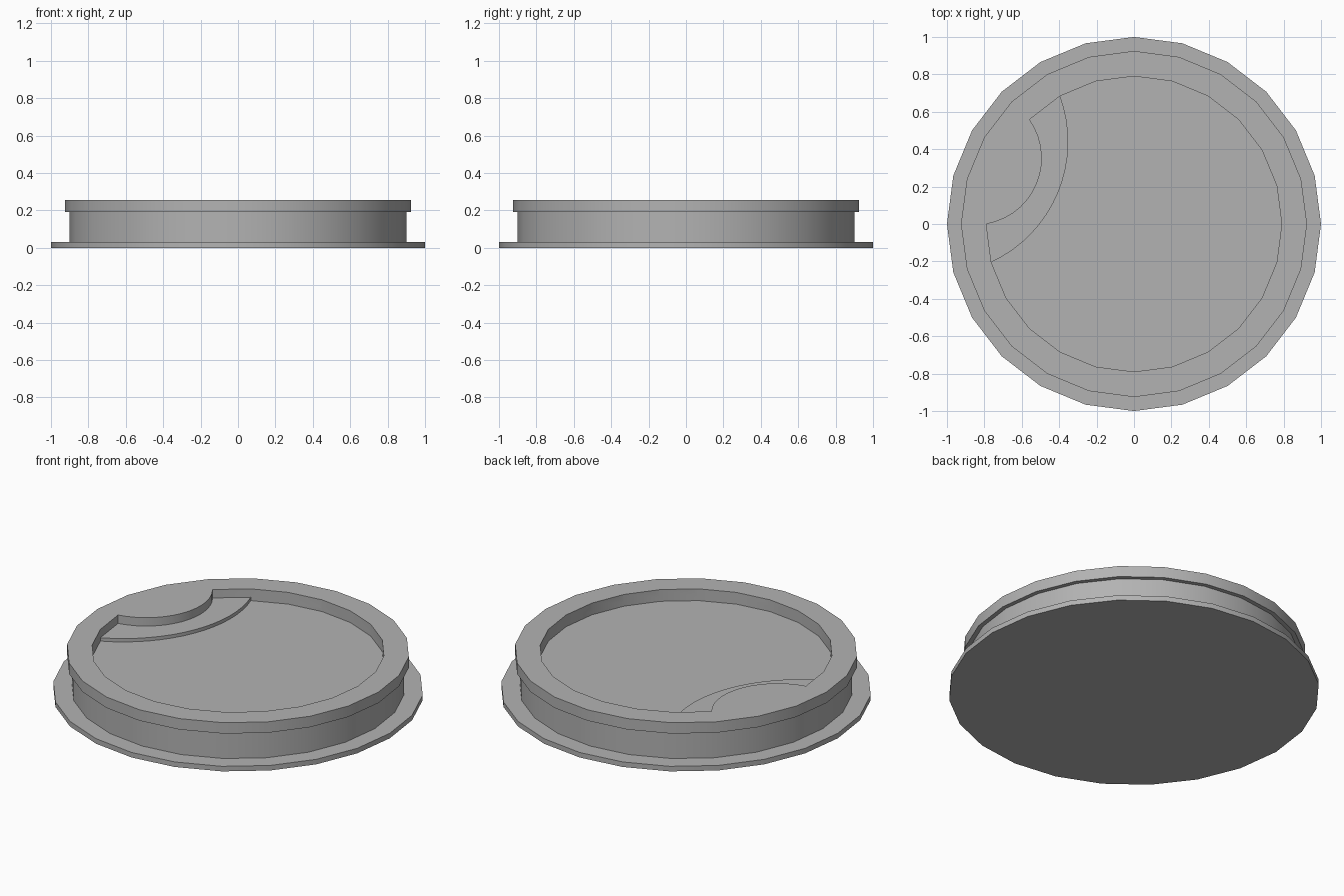
import bpy, bmesh, math
from mathutils import Vector

if "Cube" in bpy.data.objects:
    bpy.data.objects.remove(bpy.data.objects["Cube"])

SIDES = 24
R_IN = 0.79           # radius of the recess
AXIS = 157.5          # direction of the finger tab, degrees

grey = bpy.data.materials.new("plain grey")
grey.diffuse_color = (0.45, 0.45, 0.45, 1)
grey.use_nodes = True
grey.node_tree.nodes["Principled BSDF"].inputs["Base Color"].default_value = grey.diffuse_color


def make_object(name, bm):
    bmesh.ops.recalc_face_normals(bm, faces=bm.faces)
    mesh = bpy.data.meshes.new(name)
    bm.to_mesh(mesh)
    bm.free()
    mesh.materials.append(grey)
    obj = bpy.data.objects.new(name, mesh)
    bpy.context.collection.objects.link(obj)
    return obj


def polar(r, deg):
    a = math.radians(deg)
    return Vector((r * math.cos(a), r * math.sin(a), 0))


def lathe(name, profile):
    """Solid of revolution, capped at both ends."""
    bm = bmesh.new()
    rings = []
    for r, z in profile:
        rings.append([bm.verts.new(polar(r, 360 * i / SIDES) + Vector((0, 0, z)))
                      for i in range(SIDES)])
    for a, b in zip(rings, rings[1:]):
        for i in range(SIDES):
            j = (i + 1) % SIDES
            bm.faces.new((a[i], a[j], b[j], b[i]))
    bm.faces.new(rings[0])
    bm.faces.new(rings[-1])
    return make_object(name, bm)


def recess_outline(half_span, centre_dist, steps):
    """Recess circle with a bite bulging in from the tab direction."""
    first, last = AXIS + half_span, AXIS - half_span + 360
    count = round((last - first) / 15)
    pts = [polar(R_IN, first + 15 * i) for i in range(count + 1)]
    centre = polar(centre_dist, AXIS)
    d = pts[-1] - centre
    half = (math.degrees(math.atan2(d.y, d.x)) - (AXIS - 180) + 180) % 360 - 180
    for k in range(1, steps):
        pts.append(centre + polar(d.length, AXIS - 180 + half * (1 - 2 * k / steps)))
    return pts


def cut_recess(body, outline, floor_z):
    bm = bmesh.new()
    face = bm.faces.new([bm.verts.new(p + Vector((0, 0, floor_z))) for p in outline])
    ext = bmesh.ops.extrude_face_region(bm, geom=[face])["geom"]
    bmesh.ops.translate(bm, vec=(0, 0, 0.4),
                        verts=[v for v in ext if isinstance(v, bmesh.types.BMVert)])
    if face.is_valid and len(bm.faces) == len(outline) + 1:
        bm.faces.new([v for v in face.verts])
    cutter = make_object("recess_cutter", bm)
    cutter.hide_render = True
    mod = body.modifiers.new("recess", "BOOLEAN")
    mod.operation, mod.solver, mod.object = "DIFFERENCE", "EXACT", cutter
    bpy.context.view_layer.objects.active = body
    bpy.ops.object.modifier_apply(modifier=mod.name)
    bpy.data.objects.remove(cutter)


# Lid body: base flange, side wall and overhanging rim
lid = lathe("lid_body", [(1, 0), (1, 0.03), (0.9, 0.03), (0.9, 0.19),
                         (0.925, 0.19), (0.925, 0.255)])

# Shallow recess leaves the finger tab, deeper one leaves the crescent step
cut_recess(lid, recess_outline(22.5, 0.92, 14), 0.205)
cut_recess(lid, recess_outline(37.5, 1.15, 16), 0.185)

bpy.ops.object.select_all(action="DESELECT")
lid.select_set(True)
bpy.context.view_layer.objects.active = lid
bpy.ops.object.shade_smooth_by_angle(angle=math.radians(30))
